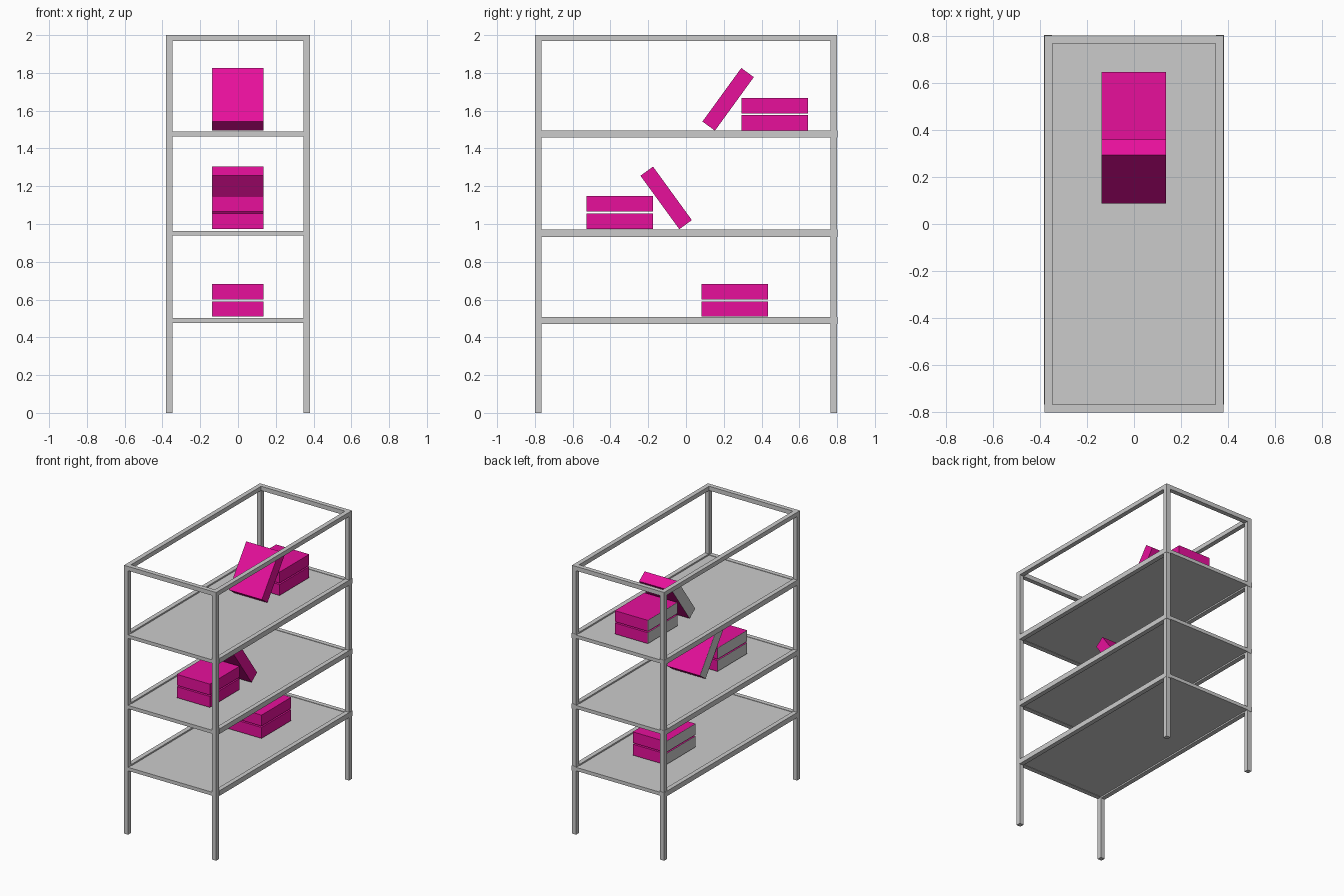
import bpy
from math import radians, sin, cos

if "Cube" in bpy.data.objects:
    bpy.data.objects.remove(bpy.data.objects["Cube"])

pink = bpy.data.materials.new("magenta")
pink.diffuse_color = (0.8, 0.005, 0.33, 1)
pink.use_nodes = True
pink.node_tree.nodes["Principled BSDF"].inputs["Base Color"].default_value = pink.diffuse_color


def block(name, x, y, z):
    """Axis-aligned block from (min, max) pairs."""
    bpy.ops.mesh.primitive_cube_add(size=1, location=[sum(r) / 2 for r in (x, y, z)])
    ob = bpy.context.object
    ob.name = name
    ob.scale = [r[1] - r[0] for r in (x, y, z)]
    bpy.ops.object.transform_apply(location=False, rotation=False, scale=True)
    return ob


def mirrored(s, a, b):
    return (a, b) if s > 0 else (-b, -a)


X, Y, T = 0.38, 0.80, 0.034

# Corner posts
for sx in (-1, 1):
    for sy in (-1, 1):
        block("post", mirrored(sx, X - T, X), mirrored(sy, Y - T, Y), (0, 2.0))

# Open frame at the top
for s in (-1, 1):
    block("top_side_rail", mirrored(s, X - T, X), (-Y + T, Y - T), (1.968, 2.0))
    block("top_end_rail", (-X + T, X - T), mirrored(s, Y - T, Y), (1.968, 2.0))

# Shelves: side rails, thinner end rails and a panel
for z in (0.489, 0.951, 1.476):
    for s in (-1, 1):
        block("shelf_side_rail", mirrored(s, X - T + 0.002, X + 0.002),
              (-Y + T, Y + 0.002), (z - 0.019, z + 0.019))
        block("shelf_end_rail", (-X + T, X - T), mirrored(s, Y - T, Y),
              (z - 0.013, z + 0.013))
    block("shelf_panel", (-X + T, X - T), (-Y + T, Y - T), (z - 0.010, z + 0.010))

# Boxes: magenta with a plain grey left face
W, L, H = 0.136, 0.35, 0.082


def box(y, z, tilt=0):
    ob = block("storage_box", (-W, W), (y - L / 2, y + L / 2), (z - H / 2, z + H / 2))
    ob.rotation_euler.x = radians(tilt)
    ob.data.materials.append(pink)
    face = block("box_left_face", (-W - 0.001, -W + 0.001),
                 (y - L / 2, y + L / 2), (z - H / 2, z + H / 2))
    face.rotation_euler.x = radians(tilt)


# Stacked pairs
for y, z in ((0.258, 0.509), (-0.351, 0.973), (0.47, 1.494)):
    box(y, z + H / 2)
    box(y, z + 0.174 - H / 2)

# Leaning boxes
box(-0.105, 1.138, -54)
box(0.223, 1.660, 54)
